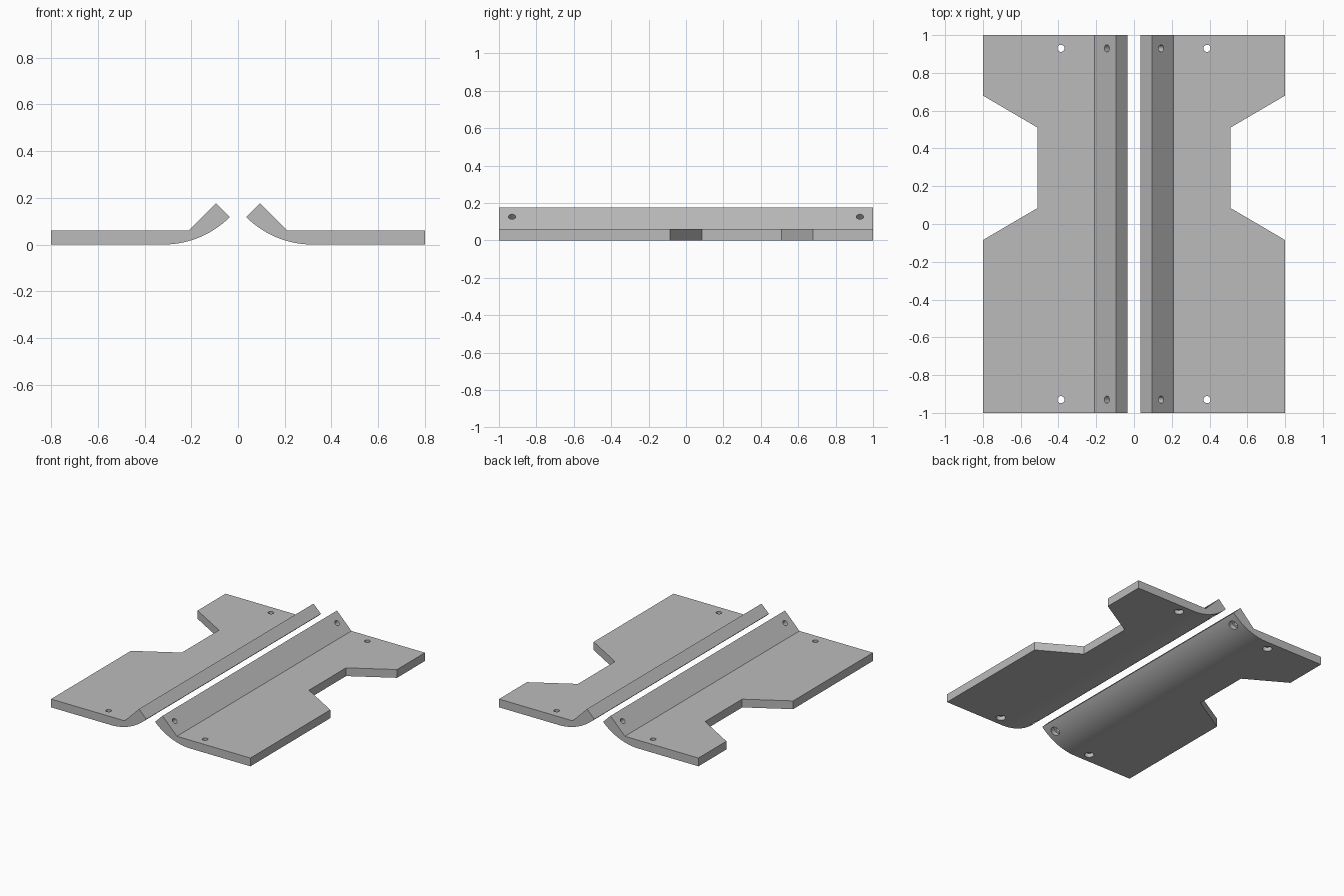
import bpy, bmesh, math
from mathutils import Matrix, Vector

if "Cube" in bpy.data.objects:
    bpy.data.objects.remove(bpy.data.objects["Cube"])

grey = bpy.data.materials.new("plain grey")
grey.diffuse_color = (0.5, 0.5, 0.5, 1)
grey.use_nodes = True
grey.node_tree.nodes["Principled BSDF"].inputs["Base Color"].default_value = grey.diffuse_color


def add_prism(bm, points, offset):
    """Closed prism from an outline swept by an offset."""
    a = [bm.verts.new(p) for p in points]
    b = [bm.verts.new(Vector(p) + Vector(offset)) for p in points]
    bm.faces.new(a)
    bm.faces.new(b[::-1])
    for i in range(len(a)):
        j = (i + 1) % len(a)
        bm.faces.new((a[j], a[i], b[i], b[j]))


def add_stepped_drill(bm, matrix, ledge, r=0.019, head=0.032, n=32):
    """Screw hole with a wider bore below the ledge, along local z."""
    rings = []
    for rad, z in ((r, 0.1), (r, ledge), (head, ledge), (head, -0.2)):
        rings.append([bm.verts.new(matrix @ Vector((rad * math.cos(k * math.tau / n),
                      rad * math.sin(k * math.tau / n), z))) for k in range(n)])
    bm.faces.new(rings[0])
    bm.faces.new(rings[-1][::-1])
    for a, b in zip(rings, rings[1:]):
        for k in range(n):
            m = (k + 1) % n
            bm.faces.new((a[m], a[k], b[k], b[m]))


def make_object(name, bm):
    bmesh.ops.recalc_face_normals(bm, faces=bm.faces)
    mesh = bpy.data.meshes.new(name)
    bm.to_mesh(mesh)
    bm.free()
    mesh.materials.append(grey)
    obj = bpy.data.objects.new(name, mesh)
    bpy.context.collection.objects.link(obj)
    return obj


def make_plate(name, s):
    # Bent plate: flat wing, raised flange and rounded underside
    cx, radius = 0.32, 0.403
    profile = [(0.8, 0), (0.8, 0.06), (0.21, 0.06), (0.094, 0.177)]
    for k in range(25):
        a = math.radians(45 * (1 - k / 24))
        profile.append((cx - radius * math.sin(a), radius * (1 - math.cos(a))))
    bm = bmesh.new()
    add_prism(bm, [(s * x, -1, z) for x, z in profile], (0, 2, 0))
    plate = make_object(name, bm)

    # Cutter: tapered side notch and four screw holes
    bm = bmesh.new()
    slope = 0.17 / 0.29
    out = 0.17 + 0.1 * slope
    notch = [(0.51, 0.085), (0.9, 0.085 - out), (0.9, 0.51 + out), (0.51, 0.51)]
    add_prism(bm, [(s * x, y, -0.1) for x, y in notch], (0, 0, 0.4))
    for y in (-0.93, 0.93):
        add_stepped_drill(bm, Matrix.Translation((s * 0.387, y, 0.06)), -0.03)
        tilt = Matrix.Rotation(s * math.radians(45), 4, 'Y')
        add_stepped_drill(bm, Matrix.Translation((s * 0.144, y, 0.127)) @ tilt, -0.04)
    cutter = make_object(name + "_cutter", bm)
    cutter.hide_render = True
    cutter.hide_viewport = True

    mod = plate.modifiers.new("cutouts", 'BOOLEAN')
    mod.operation = 'DIFFERENCE'
    mod.solver = 'EXACT'
    mod.object = cutter
    bpy.ops.object.select_all(action='DESELECT')
    bpy.context.view_layer.objects.active = plate
    plate.select_set(True)
    bpy.ops.object.modifier_apply(modifier=mod.name)
    bpy.data.objects.remove(cutter)
    bpy.ops.object.shade_smooth_by_angle(angle=math.radians(25))


make_plate("right_plate", 1)
make_plate("left_plate", -1)
